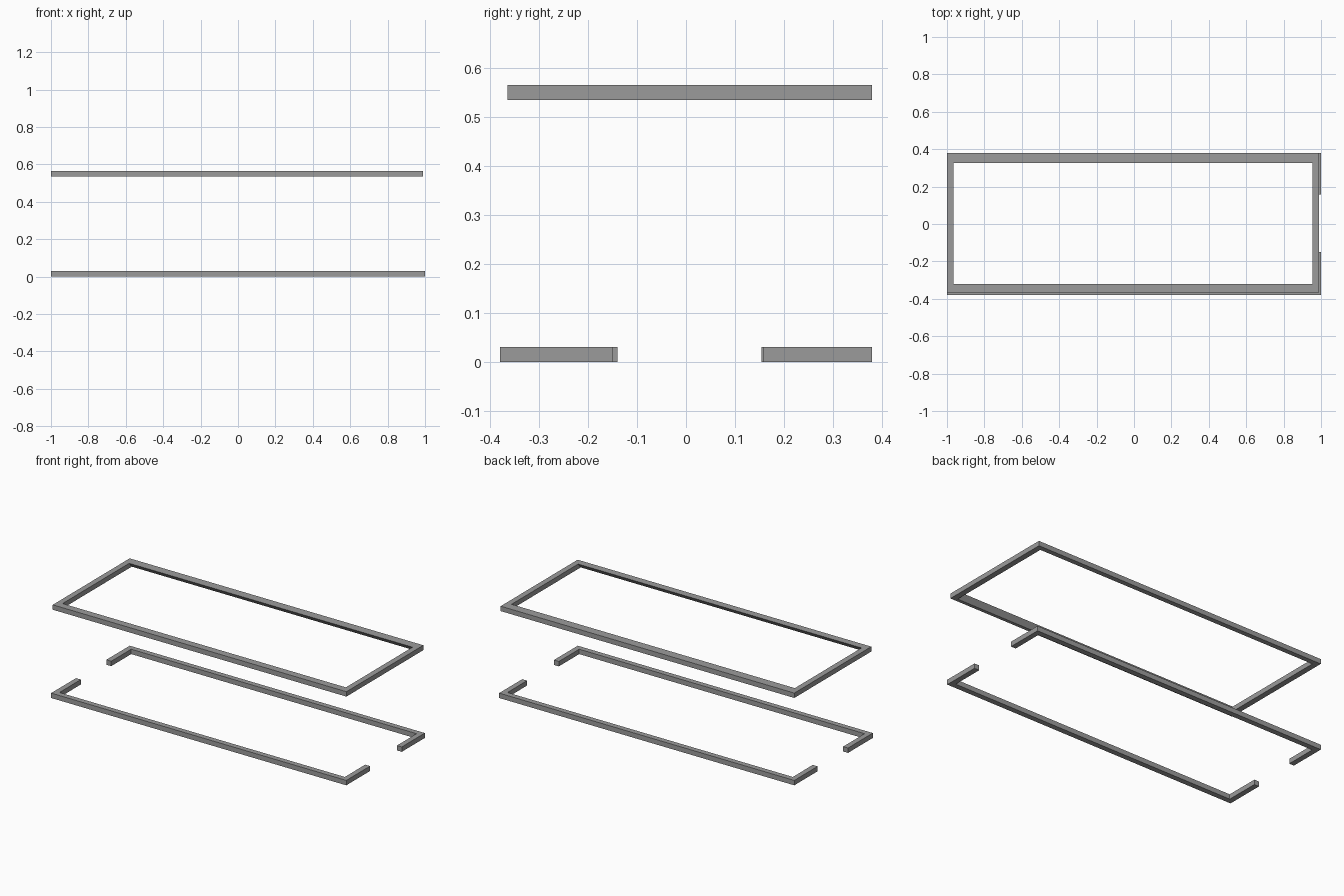
import bpy
import bmesh

cube = bpy.data.objects.get("Cube")
if cube:
    bpy.data.objects.remove(cube, do_unlink=True)

grey = bpy.data.materials.new("mid grey")
grey.use_nodes = True
colour = (0.33, 0.33, 0.33, 1)
grey.diffuse_color = colour
grey.node_tree.nodes["Principled BSDF"].inputs["Base Color"].default_value = colour


def finish(name, bm):
    bmesh.ops.recalc_face_normals(bm, faces=bm.faces)
    mesh = bpy.data.meshes.new(name)
    bm.to_mesh(mesh)
    bm.free()
    mesh.materials.append(grey)
    obj = bpy.data.objects.new(name, mesh)
    bpy.context.collection.objects.link(obj)


def rectangle(bm, x0, x1, y0, y1, z):
    return [bm.verts.new((x, y, z)) for x, y in ((x0, y0), (x1, y0), (x1, y1), (x0, y1))]


# Upper closed frame: long rails have undercut inner faces
bottom, top, undercut = 0.535, 0.565, 0.025
bm = bmesh.new()
loops = [
    rectangle(bm, -1, 0.99, -0.365, 0.38, bottom),
    rectangle(bm, -1, 0.99, -0.365, 0.38, top),
    rectangle(bm, -0.965, 0.955, -0.32, 0.325, top),
    rectangle(bm, -0.965, 0.955, -0.32 - undercut, 0.325 + undercut, bottom),
]
for k in range(4):
    a, b = loops[k], loops[(k + 1) % 4]
    for i in range(4):
        j = (i + 1) % 4
        bm.faces.new((a[i], a[j], b[j], b[i]))
finish("upper_frame", bm)


# Lower open frame: two U-shaped rails with short returns
def u_rail(name, side, left_end, right_end, width=0.033, height=0.03):
    outer, inner = side * 0.38, side * (0.38 - width)
    outline = [(-1, left_end), (-1, outer), (1, outer), (1, right_end),
               (1 - width, right_end), (1 - width, inner),
               (width - 1, inner), (width - 1, left_end)]
    bm = bmesh.new()
    face = bm.faces.new([bm.verts.new((x, y, 0)) for x, y in outline])
    extruded = bmesh.ops.extrude_face_region(bm, geom=[face])["geom"]
    verts = [v for v in extruded if isinstance(v, bmesh.types.BMVert)]
    bmesh.ops.translate(bm, verts=verts, vec=(0, 0, height))
    finish(name, bm)


u_rail("lower_front_rail", -1, -0.14, -0.15)
u_rail("lower_back_rail", 1, 0.154, 0.157)
